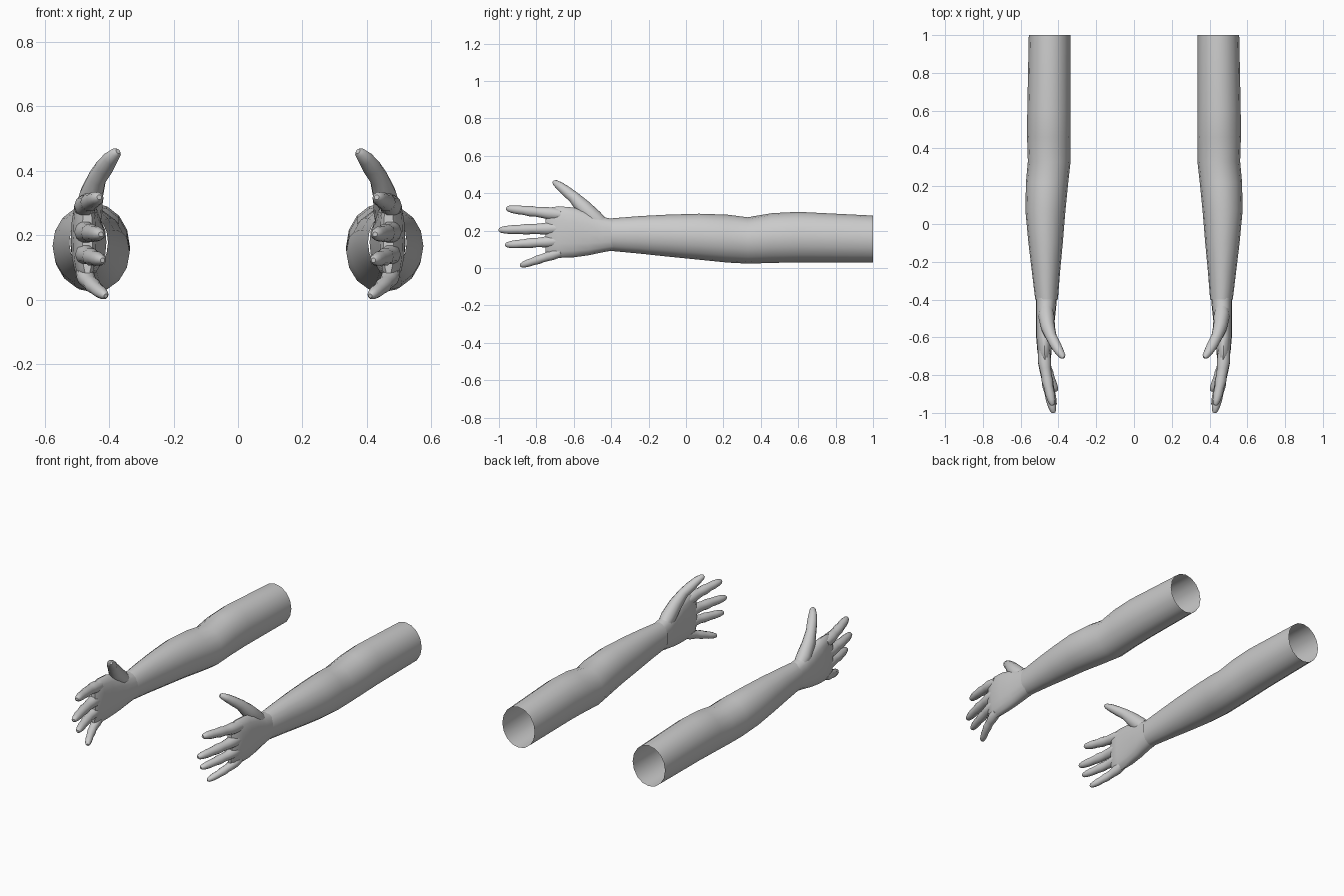
import bpy, bmesh, math
from mathutils import Vector

cube = bpy.data.objects.get("Cube")
if cube:
    bpy.data.objects.remove(cube, do_unlink=True)

grey = bpy.data.materials.new("light grey")
grey.use_nodes = True
grey.diffuse_color = (0.6, 0.6, 0.6, 1)
grey.node_tree.nodes["Principled BSDF"].inputs["Base Color"].default_value = (0.6, 0.6, 0.6, 1)


def loft(name, sections, side, sides=14, power=1.0, cap_start=False, cap_end=True, upright=False):
    """Skin rings along sections of (x, y, z, half width, half height)."""
    bm = bmesh.new()
    centres = [Vector(s[:3]) for s in sections]
    rings = []
    for i, (c, s) in enumerate(zip(centres, sections)):
        t = centres[min(i + 1, len(centres) - 1)] - centres[max(i - 1, 0)]
        t = Vector((0, -1, 0)) if upright else t.normalized()
        u = Vector((1, 0, 0))
        u = (u - t * u.dot(t)).normalized()
        v = u.cross(t)
        ring = []
        for k in range(sides):
            a = 2 * math.pi * k / sides
            ca, sa = math.cos(a), math.sin(a)
            p = c + u * math.copysign(abs(ca) ** power, ca) * s[3] \
                  - v * math.copysign(abs(sa) ** power, sa) * s[4]
            ring.append(bm.verts.new((p.x * side, p.y, p.z)))
        rings.append(ring)
    for r, q in zip(rings, rings[1:]):
        for k in range(sides):
            n = (k + 1) % sides
            bm.faces.new((r[k], r[n], q[n], q[k]))
    if cap_start:
        bm.faces.new(rings[0])
    if cap_end:
        bm.faces.new(rings[-1])
    # Face the skin outwards, judged at the widest side of the first band
    bm.normal_update()
    bm.faces.ensure_lookup_table()
    f = bm.faces[0]
    middle = (centres[0] + centres[1]) / 2
    middle.x *= side
    if f.normal.dot(f.calc_center_median() - middle) < 0:
        bmesh.ops.reverse_faces(bm, faces=[g for g in bm.faces if len(g.verts) == 4])
    bm.normal_update()
    if cap_start or cap_end:
        bmesh.ops.recalc_face_normals(bm, faces=bm.faces[:])
    mesh = bpy.data.meshes.new(name)
    bm.to_mesh(mesh)
    bm.free()
    mesh.materials.append(grey)
    obj = bpy.data.objects.new(name, mesh)
    bpy.context.collection.objects.link(obj)
    bpy.ops.object.select_all(action='DESELECT')
    obj.select_set(True)
    bpy.context.view_layer.objects.active = obj
    bpy.ops.object.shade_smooth_by_angle(angle=math.radians(50))
    return obj


# Sleeve-like arm, open at the shoulder end
arm = [
    (.446, 1.0, .155, .111, .125), (.45, .6, .165, .115, .135),
    (.451, .46, .16, .115, .133), (.449, .33, .147, .113, .124),
    (.46, .22, .157, .112, .128), (.469, .07, .167, .106, .123),
    (.468, -.1, .173, .091, .112), (.466, -.25, .177, .075, .1),
    (.463, -.4, .178, .06, .087),
]
palm = [
    (.464, -.39, .178, .056, .084), (.466, -.45, .178, .053, .095),
    (.47, -.52, .183, .049, .115), (.474, -.6, .19, .044, .133),
    (.474, -.68, .192, .037, .138), (.469, -.73, .19, .028, .132),
    (.467, -.75, .19, .016, .115),
]
thumb = [
    (.466, -.43, .215, .035, .035), (.464, -.49, .265, .043, .046),
    (.455, -.55, .325, .037, .042), (.437, -.6, .378, .029, .031),
    (.415, -.64, .41, .029, .028), (.395, -.675, .438, .024, .023),
    (.378, -.7, .456, .017, .016), (.372, -.708, .461, .008, .008),
]
# Finger name: root height, tip height, tip depth, tip x, thickness
fingers = {
    "index_finger": (.285, .318, -.96, .43, .031),
    "middle_finger": (.212, .203, -1.0, .425, .031),
    "ring_finger": (.145, .123, -.965, .42, .029),
    "little_finger": (.085, .012, -.885, .41, .026),
}
# Along-finger fraction and thickness factor, swelling at each joint
profile = [(0, 1.0), (.2, 1.12), (.33, .98), (.45, .88), (.55, .96),
           (.68, .8), (.79, .8), (.9, .68), (.97, .5), (1, .25)]

for label, side in (("left", 1), ("right", -1)):
    loft(label + "_arm", arm, side, sides=16, cap_end=False, upright=True)
    loft(label + "_palm", palm, side, sides=16, power=.85, cap_start=True, upright=True)
    loft(label + "_thumb", thumb, side, sides=12, cap_start=True)
    for name, (z0, z1, tip_y, tip_x, r) in fingers.items():
        path = []
        for f, k in profile:
            # Fingers curl gently towards the palm side
            x = .477 + (tip_x - .477) * f ** 1.6
            path.append((x, -.67 + (tip_y + .67) * f, z0 + (z1 - z0) * f, r * k, r * k))
        loft(label + "_" + name, path, side, sides=10, cap_start=True)
